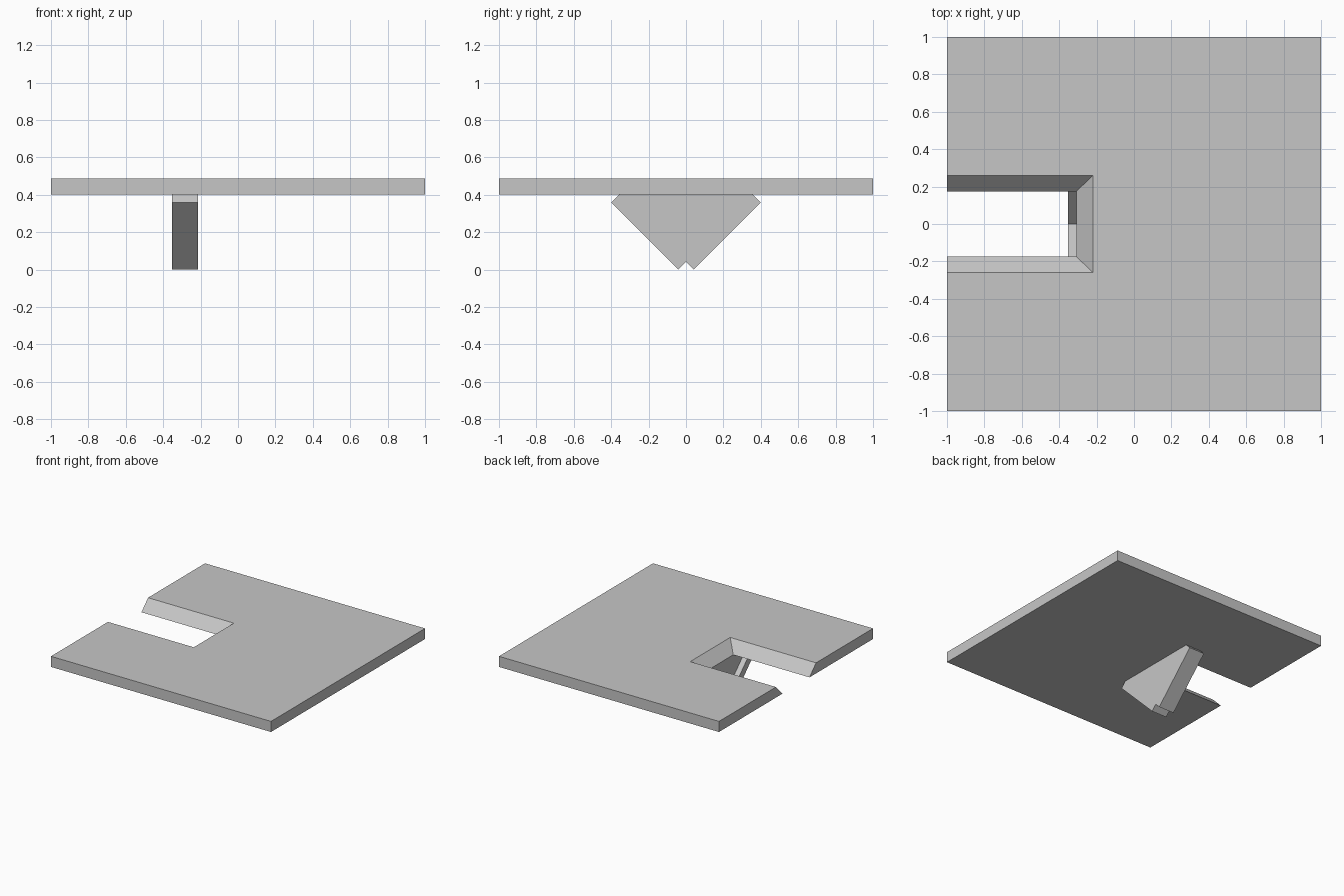
import bpy
import bmesh

cube = bpy.data.objects.get("Cube")
if cube:
    bpy.data.objects.remove(cube, do_unlink=True)

grey = bpy.data.materials.new("plain_grey")
grey.use_nodes = True
colour = (0.565, 0.565, 0.565, 1)
grey.diffuse_color = colour
grey.node_tree.nodes["Principled BSDF"].inputs["Base Color"].default_value = colour


def loft(name, ring_a, ring_b):
    """Solid between two matching outlines, with flat caps."""
    bm = bmesh.new()
    a = [bm.verts.new(p) for p in ring_a]
    b = [bm.verts.new(p) for p in ring_b]
    bm.faces.new(a)
    bm.faces.new(b)
    for i in range(len(a)):
        j = (i + 1) % len(a)
        bm.faces.new((a[i], a[j], b[j], b[i]))
    bmesh.ops.recalc_face_normals(bm, faces=bm.faces)
    mesh = bpy.data.meshes.new(name)
    bm.to_mesh(mesh)
    bm.free()
    mesh.materials.append(grey)
    obj = bpy.data.objects.new(name, mesh)
    bpy.context.collection.objects.link(obj)


def extrude_x(name, profile, x0, x1):
    """Extrude a (y, z) profile along x."""
    loft(name, [(x0, y, z) for y, z in profile], [(x1, y, z) for y, z in profile])


slab_bottom, slab_top = 0.4, 0.487
bracket_back, plate_back, bracket_front = -0.352, -0.307, -0.213
step = 0.042                  # diagonal thickness of an arm, per axis
reach = slab_bottom - step    # diagonal length of an arm, per axis


# Square slab with a slot whose walls slope inwards towards the bottom
def slab_outline(z, half_width, slot_end):
    half = [(slot_end, half_width), (-1, half_width), (-1, 1), (1, 1)]
    return [(x, y, z) for x, y in half] + [(x, -y, z) for x, y in reversed(half)]


loft("slab", slab_outline(slab_bottom, 0.175, plate_back),
     slab_outline(slab_top, 0.26, -0.22))

# Two diagonal arms meeting in a V below the slot
for side, name in ((1, "left_arm"), (-1, "right_arm")):
    arm = [(0, step), (step, 0), (step + reach, reach), (reach, slab_bottom)]
    if side > 0:
        name = "back_arm"
    else:
        name = "front_arm"
    extrude_x(name, [(side * y, z) for y, z in arm], bracket_back, bracket_front)

# Plate closing the V on one side
extrude_x("end_plate", [(0, step), (reach, slab_bottom), (-reach, slab_bottom)],
          plate_back, bracket_front)
